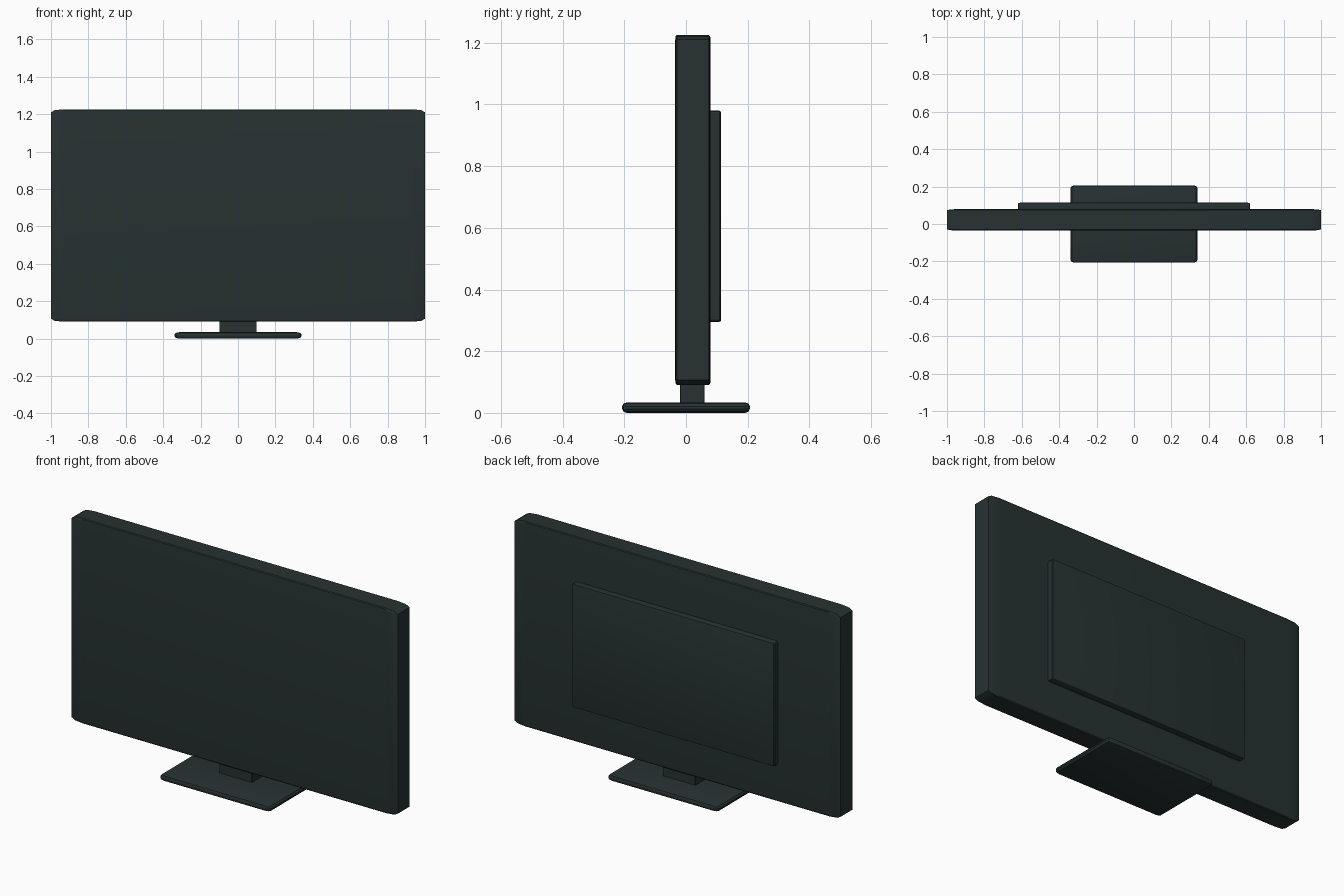
import bpy
import bmesh
import math
from mathutils import Vector

cube = bpy.data.objects.get("Cube")
if cube:
    bpy.data.objects.remove(cube, do_unlink=True)


def make_material(name, color):
    mat = bpy.data.materials.new(name)
    mat.use_nodes = True
    mat.diffuse_color = color
    mat.node_tree.nodes["Principled BSDF"].inputs["Base Color"].default_value = color
    return mat


plastic = make_material("dark_plastic", (0.02, 0.031, 0.031, 1))


def rounded_box(name, low, high, radius, segments=2):
    """Box between two corners; radius gives the edge rounding along each axis."""
    low, high, radius = Vector(low), Vector(high), Vector(radius)
    size = high - low
    bm = bmesh.new()
    bmesh.ops.create_cube(bm, size=1)
    # Round in a stretched space, so each axis gets its own radius
    bmesh.ops.scale(bm, vec=[s / r for s, r in zip(size, radius)], verts=bm.verts)
    bmesh.ops.bevel(bm, geom=bm.edges[:], offset=1, offset_type='OFFSET',
                    segments=segments, profile=0.5, affect='EDGES')
    bmesh.ops.scale(bm, vec=radius, verts=bm.verts)
    bmesh.ops.translate(bm, vec=(low + high) / 2, verts=bm.verts)
    bmesh.ops.recalc_face_normals(bm, faces=bm.faces)
    mesh = bpy.data.meshes.new(name)
    bm.to_mesh(mesh)
    bm.free()
    mesh.materials.append(plastic)
    obj = bpy.data.objects.new(name, mesh)
    bpy.context.collection.objects.link(obj)
    bpy.ops.object.select_all(action='DESELECT')
    obj.select_set(True)
    bpy.context.view_layer.objects.active = obj
    bpy.ops.object.shade_smooth_by_angle(angle=math.radians(30))
    return obj


# Screen housing, with long shallow corners at its ends
rounded_box("screen_housing", (-1, -0.035, 0.09), (1, 0.08, 1.226),
            (0.07, 0.006, 0.016))

# Raised electronics cover on the back
rounded_box("back_cover", (-0.62, 0.06, 0.295), (0.62, 0.114, 0.98),
            (0.012, 0.006, 0.008))

# Stand
rounded_box("stand_neck", (-0.1, -0.02, 0.02), (0.1, 0.06, 0.11),
            (0.002, 0.002, 0.002), segments=1)
rounded_box("stand_base", (-0.34, -0.207, 0), (0.34, 0.207, 0.034),
            (0.025, 0.015, 0.013))
